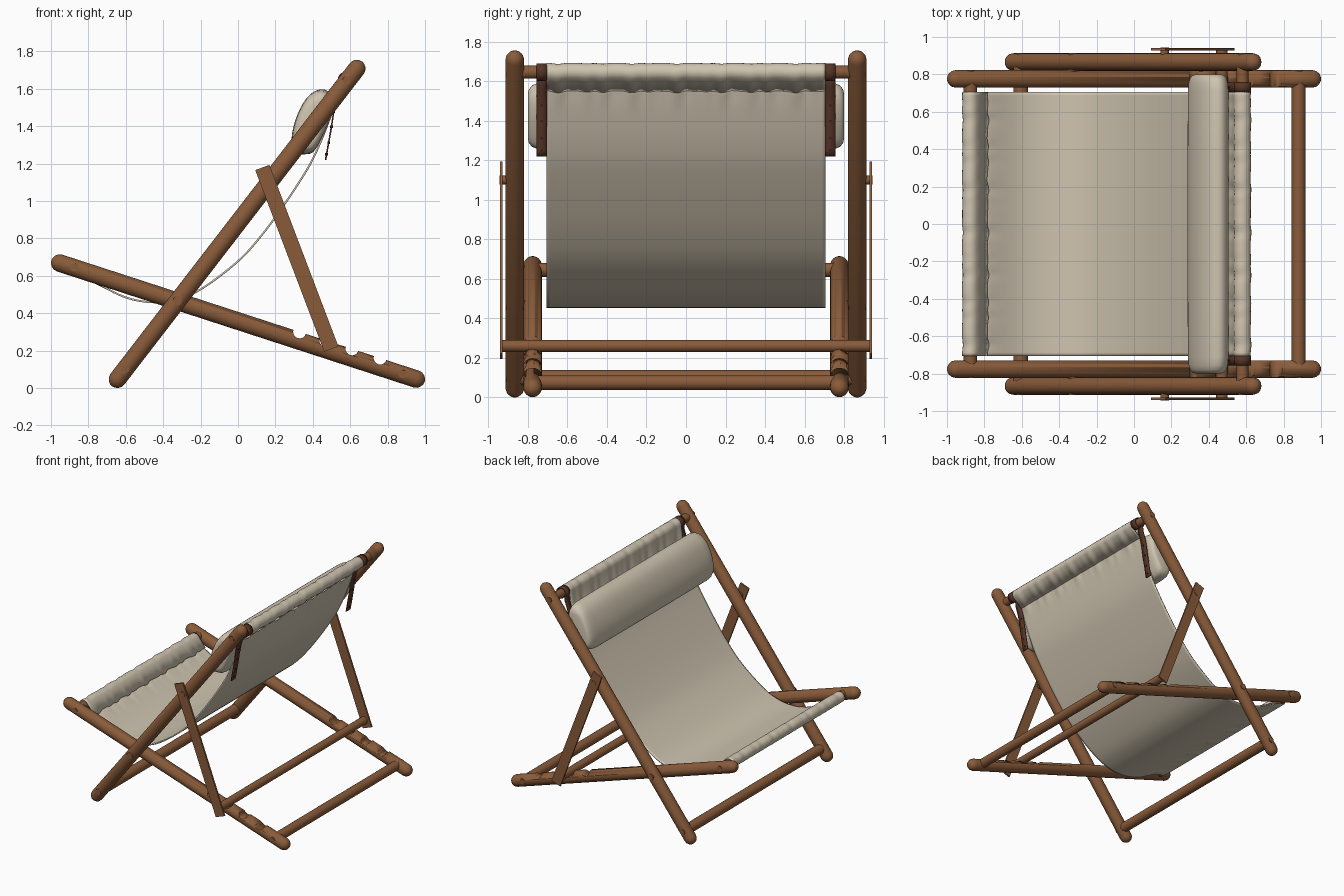
import bpy, bmesh, math
from mathutils import Vector

cube = bpy.data.objects.get("Cube")
if cube:
    bpy.data.objects.remove(cube, do_unlink=True)


def material(name, rgb):
    m = bpy.data.materials.new(name)
    m.use_nodes = True
    m.diffuse_color = (*rgb, 1)
    bsdf = m.node_tree.nodes["Principled BSDF"]
    bsdf.inputs["Base Color"].default_value = (*rgb, 1)
    bsdf.inputs["Roughness"].default_value = 0.7
    return m


WOOD = material("warm wood", (0.25, 0.105, 0.042))
CANVAS = material("cream canvas", (0.62, 0.55, 0.43))
LEATHER = material("dark leather", (0.095, 0.035, 0.02))
STUD = material("dark stud", (0.03, 0.015, 0.01))


def finish(name, bm, mat, smooth=True):
    bmesh.ops.recalc_face_normals(bm, faces=bm.faces)
    mesh = bpy.data.meshes.new(name)
    bm.to_mesh(mesh)
    bm.free()
    mesh.materials.append(mat)
    ob = bpy.data.objects.new(name, mesh)
    bpy.context.collection.objects.link(ob)
    bpy.ops.object.select_all(action='DESELECT')
    ob.select_set(True)
    bpy.context.view_layer.objects.active = ob
    if smooth:
        bpy.ops.object.shade_smooth_by_angle(angle=math.radians(40))
    return ob


def loft(bm, rings, closed=True, caps=True):
    """Skin a list of point rings."""
    rows = [[bm.verts.new(p) for p in ring] for ring in rings]
    n = len(rows[0])
    for a, b in zip(rows, rows[1:]):
        for i in range(n if closed else n - 1):
            j = (i + 1) % n
            bm.faces.new((a[i], a[j], b[j], b[i]))
    if caps:
        bm.faces.new(rows[0])
        bm.faces.new(rows[-1])


def rod(name, p0, p1, r, mat=WOOD, domed=False, sides=24):
    p0, p1 = Vector(p0), Vector(p1)
    axis = (p1 - p0).normalized()
    u = axis.cross(Vector((0, 1, 0)) if abs(axis.y) < 0.9 else Vector((1, 0, 0))).normalized()
    v = axis.cross(u)
    stations = [(p0, r), (p1, r)]
    if domed:
        arc = [math.radians(a) for a in (0, 25, 50, 72, 86)]
        start = [(p0 - axis * r * math.sin(a), r * math.cos(a)) for a in reversed(arc)]
        end = [(p1 + axis * r * math.sin(a), r * math.cos(a)) for a in arc]
        stations = start + end
    rings = []
    for c, rad in stations:
        angles = [math.tau * k / sides for k in range(sides)]
        rings.append([c + (u * math.cos(a) + v * math.sin(a)) * rad for a in angles])
    bm = bmesh.new()
    loft(bm, rings)
    return finish(name, bm, mat)


def at(xz, y):
    return (xz[0], y, xz[1])


def spline(pts, steps=6):
    """Smooth curve through 2D points."""
    p = [Vector(q) for q in pts]
    p = [p[0] * 2 - p[1]] + p + [p[-1] * 2 - p[-2]]
    out = []
    for a, b, c, d in zip(p, p[1:], p[2:], p[3:]):
        for k in range(steps):
            t = k / steps
            out.append(0.5 * (2 * b + (c - a) * t + (2 * a - 5 * b + 4 * c - d) * t ** 2
                              + (3 * b - a - 3 * c + d) * t ** 3))
    return out + [p[-2]]


def arc(c, r, a0, a1, n=12):
    angles = [math.radians(a0 + (a1 - a0) * k / n) for k in range(n + 1)]
    return [Vector((c[0] + r * math.cos(a), c[1] + r * math.sin(a))) for a in angles]


# Key joints in the side profile
TOP_BAR, SEAT_BAR = (0.58, 1.645), (-0.875, 0.645)
FOOT_BAR, REAR_BAR, PROP_BAR = (-0.605, 0.1), (0.88, 0.075), (0.47, 0.26)
PROP_PIVOT, CROSS_PIVOT = (0.165, 1.1), (-0.325, 0.467)
BACK_Y, SEAT_Y, PROP_Y, R = 0.866, 0.776, 0.934, 0.047

# Side frames
for s, side in ((-1, "front"), (1, "rear")):
    rod(f"back_rail_{side}", at((-0.645, R), s * BACK_Y), at((0.635, 1.708), s * BACK_Y), R, domed=True)
    rail = rod(f"seat_rail_{side}", at((-0.953, 0.668), s * SEAT_Y), at((0.953, 0.048), s * SEAT_Y), R, domed=True)

    # Notches for adjusting the prop
    for x in (0.33, 0.47, 0.61, 0.76):
        z = 0.408 - 0.325 * x
        cutter = rod("notch_cutter", (x, s * 0.65, z), (x, s * 0.9, z), 0.035)
        cutter.hide_render = True
        mod = rail.modifiers.new("notch", 'BOOLEAN')
        mod.operation, mod.solver, mod.object = 'DIFFERENCE', 'EXACT', cutter
        bpy.context.view_layer.objects.active = rail
        bpy.ops.object.modifier_apply(modifier=mod.name)
        bpy.data.objects.remove(cutter, do_unlink=True)

    # Flat prop plank
    bm = bmesh.new()
    loft(bm, [[at(p, s * PROP_Y + dy) for p in ((0.092, 1.165), (0.168, 1.193), (0.537, 0.222), (0.461, 0.194))]
              for dy in (-0.007, 0.007)])
    finish(f"prop_plank_{side}", bm, WOOD, smooth=False)

    # Pivots and dowel ends
    rod(f"prop_pivot_{side}", at(PROP_PIVOT, s * BACK_Y), at(PROP_PIVOT, s * 0.944), 0.022)
    rod(f"cross_pivot_{side}", at(CROSS_PIVOT, s * SEAT_Y), at(CROSS_PIVOT, s * 0.914), 0.024)
    for name, p, y in (("top", TOP_BAR, BACK_Y), ("foot", FOOT_BAR, BACK_Y),
                       ("seat", SEAT_BAR, SEAT_Y), ("tail", REAR_BAR, SEAT_Y)):
        rod(f"{name}_dowel_{side}", at(p, s * y), at(p, s * (y + R + 0.001)), 0.022)

# Cross bars
for name, p, y, r in (("top_bar", TOP_BAR, BACK_Y, 0.033), ("seat_bar", SEAT_BAR, SEAT_Y, 0.036),
                      ("foot_bar", FOOT_BAR, BACK_Y, 0.039), ("tail_bar", REAR_BAR, SEAT_Y, 0.037),
                      ("prop_bar", PROP_BAR, 0.93, 0.031)):
    rod(name, at(p, -y), at(p, y), r)

# Canvas sling, looped over both bars
sag = spline([(0.53, 1.555), (0.49, 1.44), (0.435, 1.3), (0.37, 1.17), (0.25, 0.985), (0.125, 0.815),
              (0, 0.678), (-0.18, 0.54), (-0.31, 0.478), (-0.447, 0.458), (-0.607, 0.487), (-0.79, 0.58)])
profile = [Vector((0.533, 1.55))] + arc(TOP_BAR, 0.04, -40, 180) + sag + arc(SEAT_BAR, 0.038, 256, 40)
profile.append(Vector((-0.785, 0.59)))


def wrinkle(p, y):
    """Small gathers that fade away from the bars."""
    d = min((p - Vector(b)).length for b in (TOP_BAR, SEAT_BAR))
    fade = math.exp(-((d - 0.1) / 0.07) ** 2)
    w = math.sin(31 * y) + math.sin(53 * y + 1) + 0.7 * math.sin(83 * y + 2)
    return 0.004 * fade * w


cols = 80
rings = []
for p in profile:
    row = []
    for k in range(cols + 1):
        y = 1.41 * (k / cols - 0.5)
        w = wrinkle(p, y)
        row.append((p.x - 0.6 * w, y, p.y + 0.7 * w))
    rings.append(row)
bm = bmesh.new()
loft(bm, rings, closed=False, caps=False)
sling = finish("canvas_sling", bm, CANVAS)
solid = sling.modifiers.new("thickness", 'SOLIDIFY')
solid.thickness, solid.offset = 0.01, 0

# Head cushion
outline = spline([(0.34, 1.25), (0.3, 1.27), (0.288, 1.34), (0.31, 1.44), (0.36, 1.54), (0.42, 1.59),
                  (0.475, 1.588), (0.505, 1.53), (0.49, 1.44), (0.45, 1.34), (0.4, 1.262), (0.34, 1.25)], 4)[:-1]
mid = Vector((0.4, 1.42))
ends = ((0.8, 0.62), (0.795, 0.78), (0.78, 0.89), (0.755, 0.96), (0.71, 1.0), (0.4, 1.01))
sections = [(-y, f) for y, f in ends] + [(y, f) for y, f in reversed(ends)]
bm = bmesh.new()
loft(bm, [[at(mid + (p - mid) * f, y) for p in outline] for y, f in sections])
finish("head_cushion", bm, CANVAS)

# Leather straps looped over the top bar, with hanging studded tails
tail = spline([(0.545, 1.59), (0.517, 1.5), (0.495, 1.37), (0.468, 1.22)], 5)
strap_path = arc(TOP_BAR, 0.041, -100, 215, 20) + tail
for s, side in ((-1, "front"), (1, "rear")):
    bm = bmesh.new()
    loft(bm, [[at(p, s * 0.703), at(p, s * 0.756)] for p in strap_path], closed=False, caps=False)
    strap = finish(f"strap_{side}", bm, LEATHER)
    solid = strap.modifiers.new("thickness", 'SOLIDIFY')
    solid.thickness, solid.offset = 0.008, 0
    for k, i in enumerate((6, 9, 12, 14)):
        c = tail[i]
        rod(f"strap_stud_{side}_{k}", (c.x - 0.007, s * 0.73, c.y), (c.x + 0.007, s * 0.73, c.y), 0.007, STUD, sides=10)
